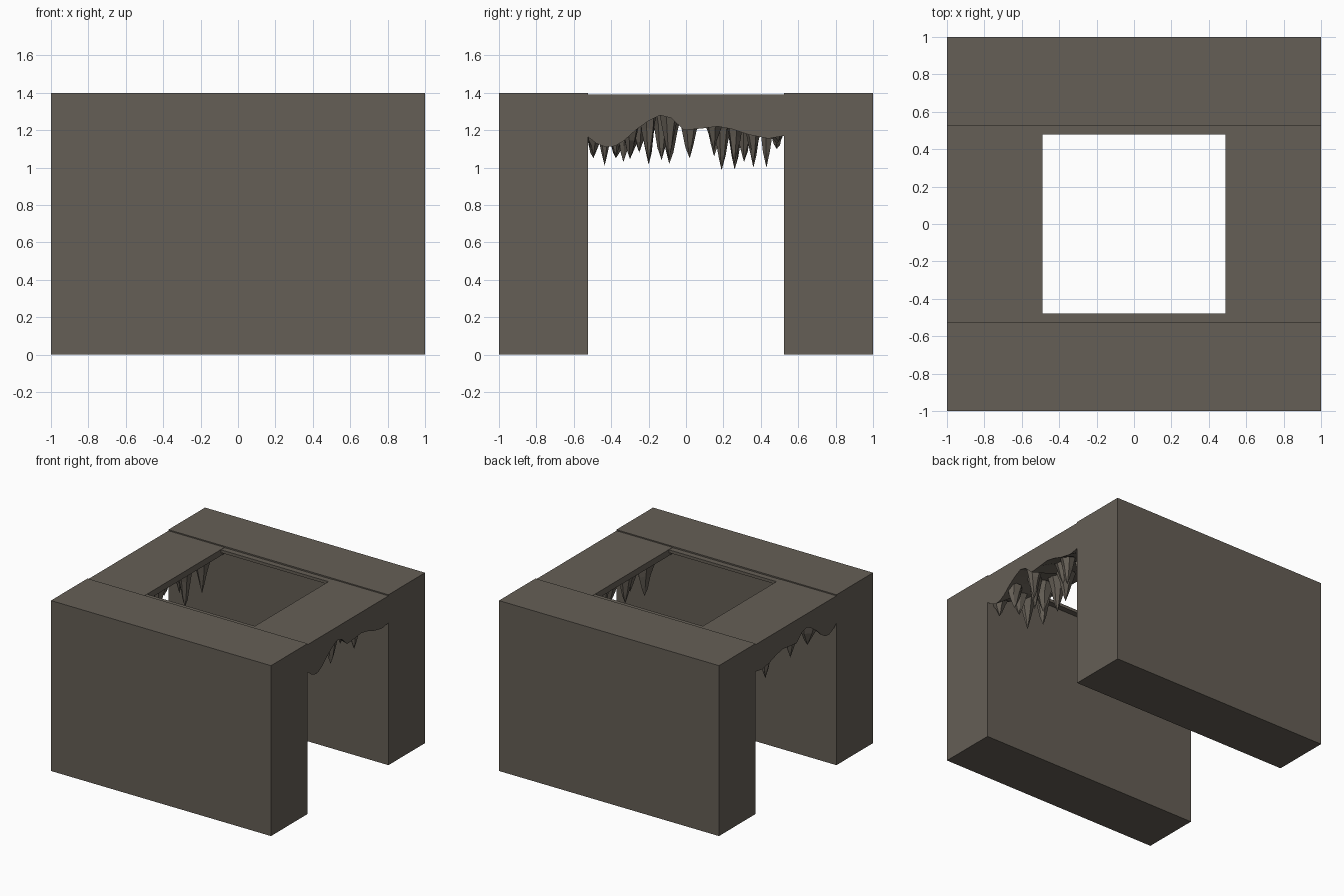
import bpy, bmesh, random
from mathutils import Vector
from math import cos, sin, pi

if "Cube" in bpy.data.objects:
    bpy.data.objects.remove(bpy.data.objects["Cube"])

random.seed(4)
rock = bpy.data.materials.new("dark brown stone")
rock.diffuse_color = (0.13, 0.113, 0.092, 1)
rock.use_nodes = True
rock.node_tree.nodes["Principled BSDF"].inputs["Base Color"].default_value = rock.diffuse_color


def finish(bm, name):
    bmesh.ops.recalc_face_normals(bm, faces=bm.faces)
    me = bpy.data.meshes.new(name)
    bm.to_mesh(me)
    bm.free()
    me.materials.append(rock)
    ob = bpy.data.objects.new(name, me)
    bpy.context.collection.objects.link(ob)
    return ob


def box(name, lo, hi):
    bm = bmesh.new()
    bmesh.ops.create_cube(bm, size=1)
    for v in bm.verts:
        v.co = Vector([lo[i] if v.co[i] < 0 else hi[i] for i in range(3)])
    return finish(bm, name)


# Ragged lower edge of the opening, as (y, z)
EDGE = [(-.525, 1.165), (-.48, 1.13), (-.43, 1.11), (-.38, 1.115), (-.33, 1.145),
        (-.27, 1.2), (-.2, 1.25), (-.14, 1.28), (-.08, 1.265), (-.01, 1.2),
        (.09, 1.21), (.17, 1.22), (.25, 1.205), (.34, 1.175), (.44, 1.155), (.525, 1.17)]


def edge_z(y):
    for (y0, z0), (y1, z1) in zip(EDGE, EDGE[1:]):
        if y <= y1:
            return z0 + (z1 - z0) * (y - y0) / (y1 - y0)
    return EDGE[-1][1]


def ceiling_z(x, y):
    t = min(1, max(0, (1 - abs(x)) / .51))
    return edge_z(y) * (1 - t) + 1.34 * t


# Side walls and the thin strips along the roof opening
for s, n in ((-1, "front"), (1, "back")):
    a, b = sorted((s * .525, s))
    box(n + "_wall", (-1, a, 0), (1, b, 1.4))
    a, b = sorted((s * .478, s * .526))
    box(n + "_roof_strip", (-.49, a, 1.365), (.49, b, 1.389))

TOP = 1.391


def lintel(name, s):
    # Roof slab: flat top, ragged underside thinning toward the opening
    bm = bmesh.new()
    xs = [1, .87, .74, .61, .49]
    top, low = [], []
    for i, x in enumerate(xs):
        top.append([bm.verts.new((s * x, y, TOP)) for y, z in EDGE])
        low.append([bm.verts.new((s * x, y, ceiling_z(x, y) +
                    (random.uniform(0, .03) if 0 < i < 4 else 0))) for y, z in EDGE])
    n, m = len(xs), len(EDGE)
    for g in (top, low):
        for i in range(n - 1):
            for j in range(m - 1):
                bm.faces.new((g[i][j], g[i + 1][j], g[i + 1][j + 1], g[i][j + 1]))
    for i in (0, n - 1):
        for j in range(m - 1):
            bm.faces.new((top[i][j], top[i][j + 1], low[i][j + 1], low[i][j]))
    for j in (0, m - 1):
        for i in range(n - 1):
            bm.faces.new((top[i][j], top[i + 1][j], low[i + 1][j], low[i][j]))
    bmesh.ops.dissolve_limit(bm, angle_limit=.01, verts=bm.verts, edges=bm.edges)
    finish(bm, name)


# Hanging rock spikes, tips as (y, z)
TIPS = [(-.495, 1.05), (-.435, 1.01), (-.375, 1.05), (-.335, 1.03), (-.3, 1.045),
        (-.25, 1.08), (-.2, 1.015), (-.13, 1.04), (-.09, 1.02), (.02, 1.05),
        (.15, 1.06), (.19, .985), (.26, .99), (.31, 1.03), (.36, 1.0), (.43, 1.0),
        (.485, 1.1)]


def spike(bm, x, y, tip):
    r = random.uniform(.045, .06)
    root = ceiling_z(x, y) + .03
    n, turn = 6, random.uniform(0, pi)
    rings = []
    for k, f in ((1.35, 0), (.85, .4), (.42, .75)):
        z = root + (tip - root) * f
        rings.append([bm.verts.new((
            x + k * r * 1.15 * cos(turn + 2 * pi * i / n) * random.uniform(.85, 1.1),
            max(-.524, min(.524, y + k * r * sin(turn + 2 * pi * i / n) * random.uniform(.7, 1))),
            z + random.uniform(-.015, .015))) for i in range(n)])
    end = bm.verts.new((x, y, tip))
    for a, b in zip(rings, rings[1:]):
        for i in range(n):
            j = (i + 1) % n
            bm.faces.new((a[i], a[j], b[j], b[i]))
    for i in range(n):
        bm.faces.new((rings[-1][i], rings[-1][(i + 1) % n], end))
    bm.faces.new(rings[0])


for s, n in ((-1, "left"), (1, "right")):
    lintel(n + "_roof_slab", s)
    bm = bmesh.new()
    for k, (y, z) in enumerate(TIPS):
        x = s * ((.9, .7, .8, .62)[k % 4] + random.uniform(-.03, .03))
        lift = random.uniform(0, .04) if (k % 2 == 0) == (s > 0) else 0
        spike(bm, x, y, z + lift)
    finish(bm, n + "_hanging_spikes")
